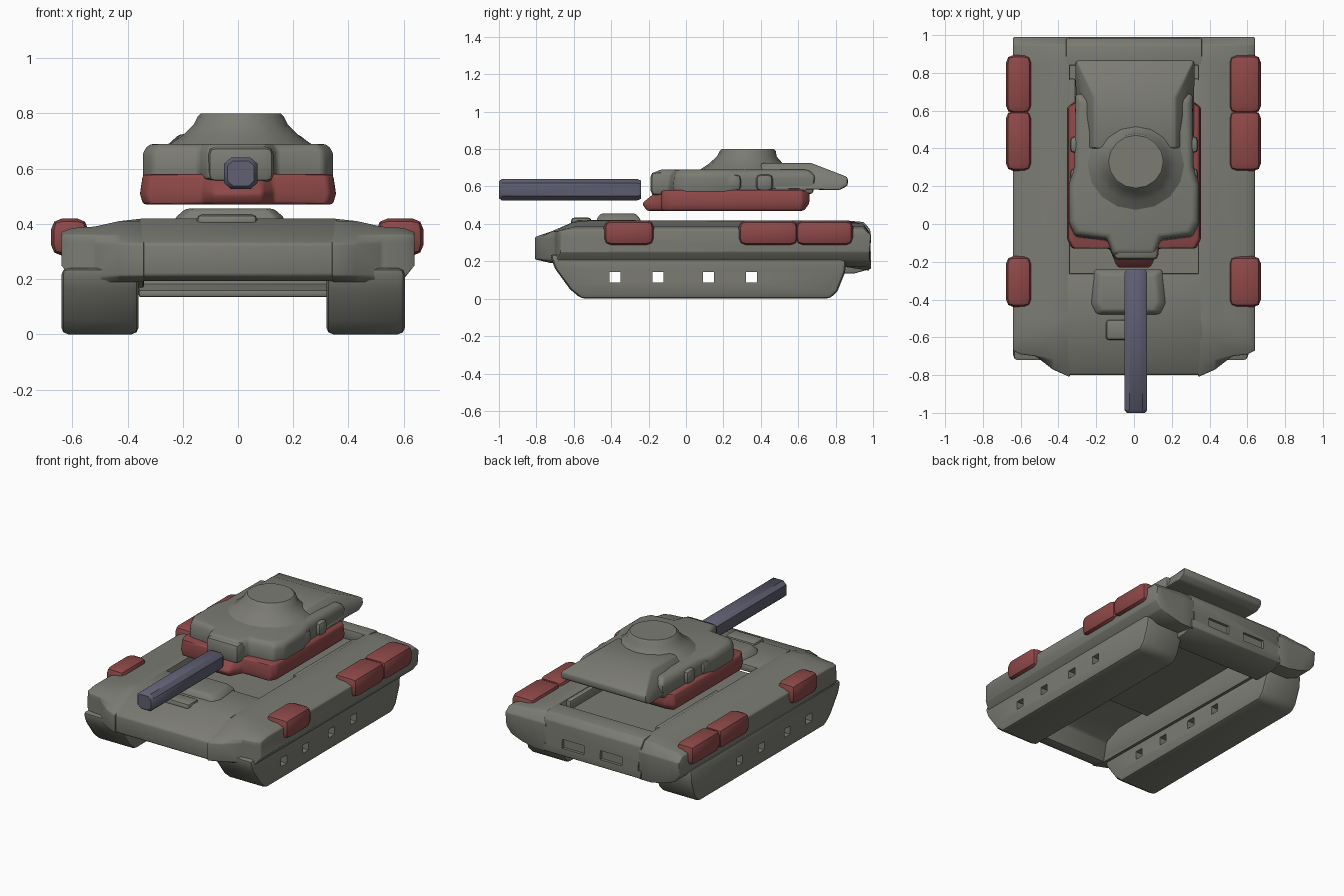
import bpy, bmesh, math

old = bpy.data.objects.get("Cube")
if old:
    bpy.data.objects.remove(old, do_unlink=True)


def material(name, color):
    m = bpy.data.materials.new(name)
    m.use_nodes = True
    m.diffuse_color = (*color, 1)
    m.node_tree.nodes["Principled BSDF"].inputs["Base Color"].default_value = (*color, 1)
    return m


GREY = material("armour grey", (0.2, 0.2, 0.175))
RED = material("dull red", (0.27, 0.065, 0.065))
BLUE = material("gun blue grey", (0.115, 0.115, 0.17))


def finish(bm, name, mat, bevel=0.0, cutter=None):
    """Turn a bmesh into a bevelled, cut and smooth-shaded object."""
    mesh = bpy.data.meshes.new(name)
    bm.to_mesh(mesh)
    bm.free()
    mesh.materials.append(mat)
    obj = bpy.data.objects.new(name, mesh)
    bpy.context.collection.objects.link(obj)
    bpy.ops.object.select_all(action="DESELECT")
    obj.select_set(True)
    bpy.context.view_layer.objects.active = obj
    if bevel:
        b = obj.modifiers.new("bevel", "BEVEL")
        b.width, b.segments, b.limit_method = bevel, 2, "ANGLE"
        b.angle_limit = math.radians(25)
        bpy.ops.object.modifier_apply(modifier="bevel")
    if cutter:
        c = obj.modifiers.new("cut", "BOOLEAN")
        c.operation, c.object, c.solver = "DIFFERENCE", cutter, "EXACT"
        bpy.ops.object.modifier_apply(modifier="cut")
    bpy.ops.object.shade_smooth_by_angle(angle=math.radians(40))
    return obj


def loft(loops):
    """Skin a stack of equal-length vertex loops and cap the ends."""
    bm = bmesh.new()
    rings = [[bm.verts.new(p) for p in loop] for loop in loops]
    for a, b in zip(rings, rings[1:]):
        for i in range(len(a)):
            j = (i + 1) % len(a)
            bm.faces.new((a[i], a[j], b[j], b[i]))
    bm.faces.new(rings[0])
    bm.faces.new(rings[-1])
    bmesh.ops.recalc_face_normals(bm, faces=bm.faces)
    return bm


def side_prism(profile, x0, x1):
    return loft([[(x, y, z) for y, z in profile] for x in (x0, x1)])


def add_box(bm, center, size):
    verts = bmesh.ops.create_cube(bm, size=1)["verts"]
    bmesh.ops.scale(bm, vec=size, verts=verts)
    bmesh.ops.translate(bm, vec=center, verts=verts)


def box(name, center, size, mat, bevel=0.02):
    bm = bmesh.new()
    add_box(bm, center, size)
    return finish(bm, name, mat, bevel)


def mirrored(half):
    return half + [(-x, y) for x, y in reversed(half)]


# Cutter for the openings between the wheels
bm = bmesh.new()
for y in (-0.38, -0.15, 0.12, 0.35):
    add_box(bm, (0, y, 0.115), (2, 0.06, 0.055))
wheel_cutter = finish(bm, "wheel_gap_cutter", GREY)
wheel_cutter.hide_render = True

# Tracks
track_profile = [(-0.56, 0), (0.77, 0), (0.81, 0.04), (0.85, 0.14), (0.86, 0.24),
                 (-0.73, 0.24), (-0.7, 0.16), (-0.62, 0.05)]
for name, x0, x1 in (("right_track", -0.64, -0.36), ("left_track", 0.32, 0.605)):
    finish(side_prism(track_profile, x0, x1), name, GREY, 0.025, wheel_cutter)

# Hull sides above the tracks, bulging and dropping towards the outer edge
hull_profile = [(-0.72, 0.19), (0.85, 0.17), (0.98, 0.15), (0.99, 0.34), (0.95, 0.4),
                (0.85, 0.42), (-0.5, 0.42), (-0.6, 0.41), (-0.72, 0.36), (-0.81, 0.33), (-0.81, 0.21)]
for name, s, red_x, red_width in (("right", -1, -0.61, 0.135), ("left", 1, 0.587, 0.17)):
    loops = [[(s * x, max(y, front), min(max(z, low), top)) for y, z in hull_profile]
             for x, front, low, top in ((0.34, -0.81, 0.15, 0.42), (0.43, -0.77, 0.15, 0.41),
                                        (0.52, -0.7, 0.17, 0.39), (0.6, -0.69, 0.2, 0.385),
                                        (0.64, -0.67, 0.25, 0.37))]
    finish(loft(loops), f"{name}_hull_side", GREY, 0.012)
    for label, y, length in (("front", -0.305, 0.27), ("middle", 0.44, 0.32), ("rear", 0.74, 0.31)):
        box(f"{name}_{label}_stowage", (red_x, y, 0.352), (red_width, length, 0.135), RED, 0.04)

# Sloped nose shell between the tracks
nose = [(-0.7, 0.19), (-0.8, 0.21), (-0.8, 0.33), (-0.72, 0.36), (-0.58, 0.42),
        (-0.26, 0.42), (-0.26, 0.37), (-0.55, 0.37), (-0.67, 0.32)]
finish(side_prism(nose, -0.36, 0.36), "hull_nose", GREY, 0.012)

# Rear plate with shallow slots and a lower lip
bm = bmesh.new()
for x in (-0.42, -0.14, 0.14, 0.42):
    add_box(bm, (x, 1.0, 0.24), (0.16, 0.06, 0.06))
slot_cutter = finish(bm, "rear_slot_cutter", GREY)
slot_cutter.hide_render = True
rear = [(0.84, 0.35), (0.84, 0.42), (0.95, 0.41), (0.985, 0.37), (0.99, 0.16),
        (0.9, 0.135), (0.76, 0.135), (0.76, 0.16), (0.92, 0.18), (0.92, 0.35)]
finish(side_prism(rear, -0.36, 0.36), "rear_plate", GREY, 0.008, slot_cutter)

# Recessed deck under the turret; the hull is hollow below it
box("recessed_deck", (0, 0.3, 0.345), (0.72, 1.16, 0.02), GREY, 0)

# Deck rails beside the rear opening, front deck lump and hatch
for s, name in ((-1, "right"), (1, "left")):
    box(f"{name}_deck_rail", (s * 0.34, 0.45, 0.385), (0.06, 0.64, 0.06), GREY, 0.01)
box("front_deck_lump", (-0.04, -0.56, 0.41), (0.22, 0.11, 0.05), GREY, 0.02)
hatch = mirrored([(0.17, -0.48), (0.2, -0.42), (0.18, -0.24)])
finish(loft([[(x * k - 0.03, y * k + d, z) for x, y in hatch]
             for z, k, d in ((0.38, 1, 0), (0.42, 1, 0), (0.455, 0.8, -0.075))]), "driver_hatch", GREY, 0.012)

# Red turret base
base = mirrored([(0.09, -0.235), (0.13, -0.13), (0.33, -0.13), (0.355, -0.08), (0.355, 0.62), (0.3, 0.66)])
finish(loft([[(x * 0.97, min(max(y, -0.21), 0.63), 0.47) for x, y in base],
             [(x, y, 0.51) for x, y in base],
             [(x * 0.97, max(y, -0.15), 0.58) for x, y in base]]), "turret_base", RED, 0.012)

# Grey turret body
body = mirrored([(0.11, -0.18), (0.14, -0.09), (0.31, -0.07), (0.345, 0.0), (0.345, 0.2), (0.315, 0.3), (0.31, 0.68)])
finish(loft([[(x * k, y * k + d, z) for x, y in body]
             for z, k, d in ((0.56, 1, 0), (0.66, 1, 0.01), (0.69, 0.93, 0.02))]), "turret_body", GREY, 0.015)
for s, name in ((-1, "right"), (1, "left")):
    for i, y in enumerate((0.06, 0.25, 0.42)):
        box(f"{name}_turret_lump_{i}", (s * 0.31, y, 0.62), (0.06, 0.09, 0.09), GREY, 0.025)

# Rear bustle with a tapered roof
bustle = [(0.4, 0.59), (0.82, 0.58), (0.865, 0.605), (0.865, 0.65), (0.67, 0.725), (0.4, 0.725)]
finish(loft([[(x * (0.68 if z > 0.7 else 1), y, z) for y, z in bustle] for x in (-0.31, 0.32)]),
       "turret_bustle", GREY, 0.012)

# Cupola
loops = []
for rx, ry, cy, z in ((0.27, 0.25, 0.31, 0.68), (0.21, 0.2, 0.32, 0.72), (0.17, 0.16, 0.325, 0.76),
                      (0.155, 0.15, 0.33, 0.79), (0.145, 0.14, 0.33, 0.8)):
    angles = [2 * math.pi * i / 16 for i in range(16)]
    loops.append([(0.01 + rx * math.cos(a), cy + ry * math.sin(a), z) for a in angles])
finish(loft(loops), "cupola", GREY)

# Mantlet and gun
box("mantlet", (0.01, -0.13, 0.615), (0.24, 0.12, 0.13), GREY, 0.03)
gun = mirrored([(0.035, -0.057), (0.06, -0.035), (0.06, 0.035), (0.035, 0.057)])
finish(loft([[(0.01 + x * k, y, 0.583 + z * k) for x, z in gun]
             for y, k in ((-1, 0.8), (-0.985, 1), (-0.26, 1), (-0.24, 0.85))]), "gun_barrel", BLUE)
